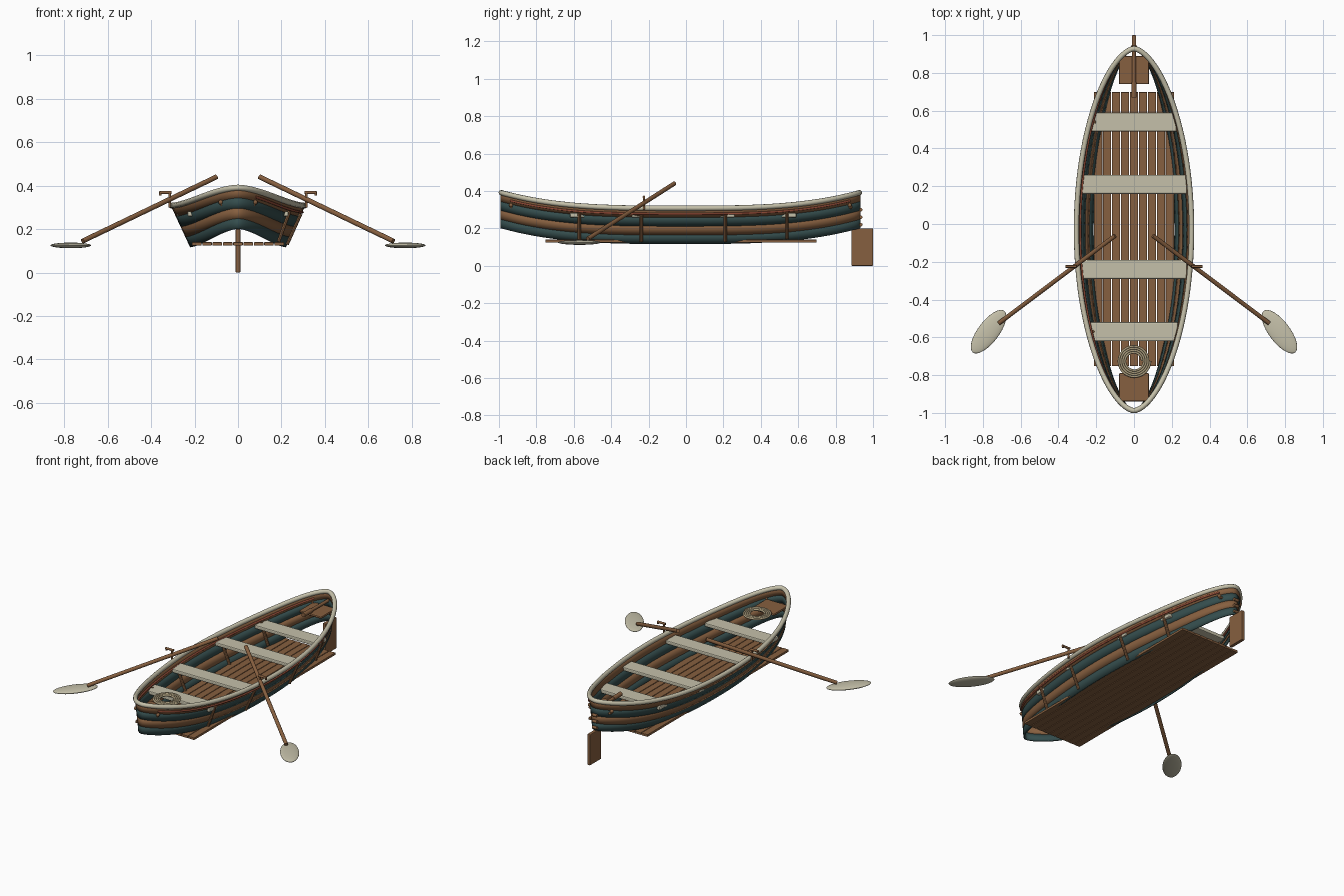
import bpy, bmesh, math
from mathutils import Vector

if "Cube" in bpy.data.objects:
    bpy.data.objects.remove(bpy.data.objects["Cube"])


def mat(name, c):
    m = bpy.data.materials.new(name)
    m.diffuse_color = (*c, 1)
    m.use_nodes = True
    m.node_tree.nodes["Principled BSDF"].inputs["Base Color"].default_value = m.diffuse_color
    return m


CREAM = mat("cream", (0.56, 0.53, 0.40))
WOOD = mat("wood", (0.24, 0.115, 0.05))
GREEN = mat("green", (0.035, 0.075, 0.075))
RED = mat("red", (0.30, 0.075, 0.04))
ROPE = mat("rope", (0.40, 0.33, 0.20))
L, CY = 0.958, -0.03


def finish(ob, name, m):
    ob.name = name
    ob.data.materials.clear()
    ob.data.materials.append(m)
    return ob


def mesh(name, verts, faces, m):
    me = bpy.data.meshes.new(name)
    me.from_pydata(verts, [], faces)
    ob = bpy.data.objects.new(name, me)
    bpy.context.collection.objects.link(ob)
    for p in me.polygons:
        p.use_smooth = True
    return finish(ob, name, m)


def box(name, c, size, m, bevel=0.004):
    bpy.ops.mesh.primitive_cube_add(size=1, location=c)
    ob = bpy.context.object
    ob.scale = size
    bpy.ops.object.transform_apply(location=False, rotation=False, scale=True)
    b = ob.modifiers.new("bevel", 'BEVEL')
    b.width, b.segments = bevel, 2
    return finish(ob, name, m)


def rod(name, a, b, r, m, n=16):
    a, b = Vector(a), Vector(b)
    d = b - a
    bpy.ops.mesh.primitive_cylinder_add(vertices=n, radius=r, depth=d.length, location=(a + b) / 2)
    ob = bpy.context.object
    ob.rotation_euler = d.to_track_quat('Z', 'Y').to_euler()
    bpy.ops.object.shade_smooth_by_angle()
    return finish(ob, name, m)


def ball(name, c, size, m, rz=0):
    bpy.ops.mesh.primitive_uv_sphere_add(segments=32, ring_count=16, location=c, rotation=(0, 0, rz))
    ob = bpy.context.object
    ob.scale = size
    bpy.ops.object.shade_smooth()
    return finish(ob, name, m)


def tube(name, pts, r, m, closed=False):
    cu = bpy.data.curves.new(name, 'CURVE')
    cu.dimensions = '3D'
    cu.bevel_depth, cu.bevel_resolution = r, 3
    cu.use_fill_caps = True
    sp = cu.splines.new('POLY')
    sp.points.add(len(pts) - 1)
    for p, q in zip(sp.points, pts):
        p.co = (*q, 1)
    sp.use_cyclic_u = closed
    ob = bpy.data.objects.new(name, cu)
    bpy.context.collection.objects.link(ob)
    return finish(ob, name, m)


def hull(t, s, side, off=0.0):
    """Point on the hull: t along the length (-1..1), s up the side (0..1)."""
    rise = 0.083 * abs(t) ** 3.2
    w = max(0.0, 1 - t * t) ** 0.6
    return (side * ((0.217 + 0.088 * s) * w + off), CY + L * t, 0.118 + rise + 0.19 * s)


TS = [math.sin(math.pi / 2 * (-1 + i / 24)) for i in range(49)]

# hull strakes, four alternating bands forming an open ring
ring = [(t, 1) for t in TS] + [(t, -1) for t in TS[-2:0:-1]]
n = len(ring)
for k in range(4):
    verts = [hull(t, (k + j / 2) / 4, sd) for j in range(3) for t, sd in ring]
    faces = [(j * n + i, j * n + (i + 1) % n, (j + 1) * n + (i + 1) % n, (j + 1) * n + i)
             for j in range(2) for i in range(n)]
    ob = mesh(f"strake_{k}", verts, faces, WOOD if k % 2 else GREEN)
    so = ob.modifiers.new("thickness", 'SOLIDIFY')
    so.thickness, so.offset = 0.008, 0

# gunwale and rubbing strips
tube("gunwale", [hull(t, 1, sd) for t, sd in ring], 0.014, CREAM, True)
for sd, off in ((1, 0.006), (-1, -0.006)):
    tube("rubbing_strip", [hull(t, 0.84, sd, off) for t in TS[5:-5]], 0.006, RED)

# floor planks
for i in range(9):
    box("floor_plank", ((i - 4) * 0.0475, -0.027, 0.132), (0.044, 1.45, 0.015), WOOD, 0.002)

# seats and ribs
for y, w in ((0.54, 0.225), (0.21, 0.28), (-0.24, 0.28), (-0.57, 0.232)):
    box("seat", (0, y, 0.27), (2 * w, 0.1, 0.024), CREAM, 0.006)
    t = (y - CY) / L
    for sd, off in ((1, 0.009), (-1, -0.009)):
        rod("rib", hull(t, 0.06, sd, off), hull(t, 0.8, sd, off), 0.009, WOOD, 8)

# end decks
box("bow_deck", (0, -0.865, 0.312), (0.16, 0.15, 0.016), WOOD, 0.007)
box("stern_deck", (0, 0.815, 0.312), (0.16, 0.15, 0.016), WOOD, 0.007)

# rope coil
coil = []
for i in range(161):
    a = i / 160 * 8 * math.pi
    r = 0.042 + 0.044 * i / 160
    coil.append((r * math.cos(a), -0.725 + r * math.sin(a), 0.326))
tube("rope_coil", coil, 0.006, ROPE)

# rudder, hinge pins and tiller
box("rudder", (0, 0.9425, 0.1), (0.022, 0.115, 0.2), WOOD)
for z in (0.22, 0.26, 0.30):
    rod("rudder_hinge", (-0.016, 0.935, z), (0.016, 0.935, z), 0.009, WOOD)
rod("tiller", (0, 0.93, 0.335), (0, 0.69, 0.338), 0.010, WOOD)
rod("tiller_grip", (0, 0.75, 0.337), (0, 0.67, 0.338), 0.014, WOOD)

for s in (-1, 1):
    # oars
    rod("oar_shaft", (s * 0.10, -0.062, 0.44), (s * 0.715, -0.525, 0.145), 0.0115, WOOD)
    ball("oar_blade", (s * 0.77, -0.57, 0.125), (0.138, 0.056, 0.013), CREAM, -s * math.radians(53))
    # oarlocks
    rod("oarlock_post", (s * 0.315, -0.225, 0.30), (s * 0.315, -0.225, 0.368), 0.006, WOOD)
    rod("oarlock_bar", (s * 0.305, -0.225, 0.368), (s * 0.362, -0.225, 0.368), 0.007, WOOD)
    rod("oarlock_lip", (s * 0.358, -0.225, 0.355), (s * 0.358, -0.225, 0.373), 0.006, WOOD)
    # bow and stern cleats
    for t in (-0.945, 0.945):
        ball("cleat", hull(t, 0.72, s, 0.006), (0.011, 0.011, 0.011), WOOD)
